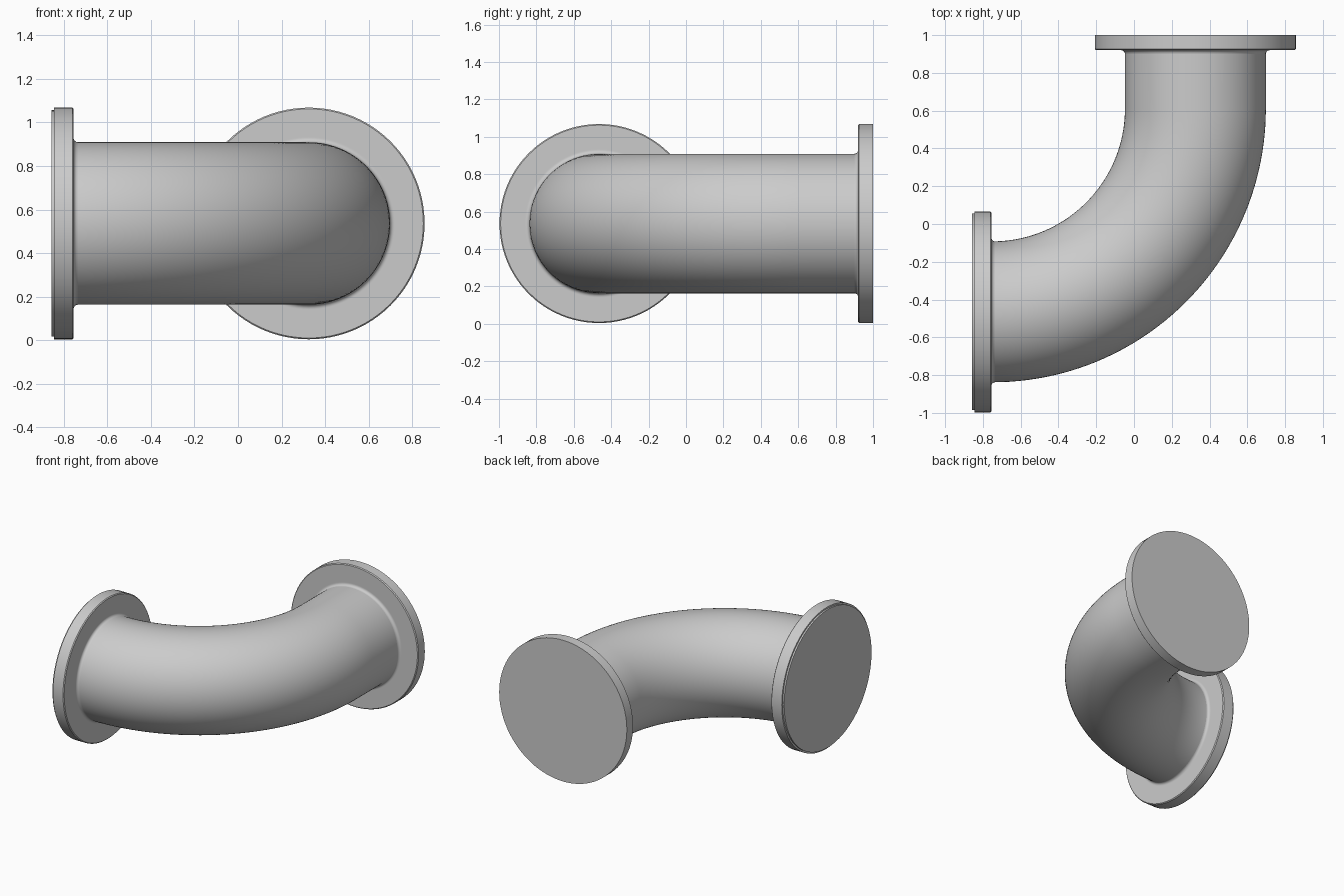
import bpy, bmesh, math
from mathutils import Vector

SIDES = 96
AXIS_Z = 0.536        # height of the pipe centre line
PIPE_R = 0.373
FLANGE_R = 0.532
BEND_R = 1.075
BEND_X, BEND_Y = -0.75, 0.61   # centre of the bend
FILLET = 0.02

cube = bpy.data.objects.get("Cube")
if cube:
    bpy.data.objects.remove(cube, do_unlink=True)

steel = bpy.data.materials.new("grey metal")
steel.use_nodes = True
GREY = (0.6, 0.6, 0.6, 1)
steel.diffuse_color = GREY
steel.node_tree.nodes["Principled BSDF"].inputs["Base Color"].default_value = GREY


def sweep(name, stations, cap_start=False, cap_end=False):
    """Skin circular rings; each station is (centre, direction, radius)."""
    bm = bmesh.new()
    rings = []
    for centre, direction, radius in stations:
        side = direction.cross(Vector((0, 0, 1)))
        ring = []
        for i in range(SIDES):
            a = math.tau * i / SIDES
            offset = side * math.cos(a) + Vector((0, 0, math.sin(a)))
            ring.append(bm.verts.new(centre + offset * radius))
        rings.append(ring)
    for r0, r1 in zip(rings, rings[1:]):
        for i in range(SIDES):
            j = (i + 1) % SIDES
            bm.faces.new((r0[i], r0[j], r1[j], r1[i]))
    if cap_start:
        bm.faces.new(rings[0])
    if cap_end:
        bm.faces.new(rings[-1])
    bmesh.ops.recalc_face_normals(bm, faces=bm.faces)
    mesh = bpy.data.meshes.new(name)
    bm.to_mesh(mesh)
    bm.free()
    mesh.materials.append(steel)
    obj = bpy.data.objects.new(name, mesh)
    bpy.context.collection.objects.link(obj)
    bpy.ops.object.select_all(action='DESELECT')
    obj.select_set(True)
    bpy.context.view_layer.objects.active = obj
    bpy.ops.object.shade_smooth_by_angle(angle=math.radians(30))
    return obj


def flange(name, face_centre, inward, thickness, lip):
    """Disc with a solid outer face, a stepped lip and a filleted neck."""
    bevel = 0.006
    profile = [(0, FLANGE_R - lip), (lip, FLANGE_R - lip), (lip, FLANGE_R)] if lip else [(0, FLANGE_R)]
    profile += [(thickness - bevel, FLANGE_R), (thickness, FLANGE_R - bevel),
                (thickness, PIPE_R + FILLET + 0.004)]
    # concave quarter round running into the pipe
    for k in range(7):
        a = math.pi / 2 * k / 6
        profile.append((thickness + FILLET * (1 - math.cos(a)),
                        PIPE_R + FILLET * (1 - math.sin(a))))
    return sweep(name, [(face_centre + inward * d, inward, r) for d, r in profile],
                 cap_start=True)


# Flanges at the two ends
flange("side_flange", Vector((-0.857, BEND_Y - BEND_R, AXIS_Z)), Vector((1, 0, 0)), 0.102, 0.012)
flange("back_flange", Vector((BEND_X + BEND_R, 1, AXIS_Z)), Vector((0, -1, 0)), 0.08, 0)

# Elbow pipe: short stub, quarter bend, straight run
east, north = Vector((1, 0, 0)), Vector((0, 1, 0))
stations = [(Vector((-0.8, BEND_Y - BEND_R, AXIS_Z)), east, PIPE_R)]
STEPS = 48
for k in range(STEPS + 1):
    a = math.pi / 2 * k / STEPS
    d = east * math.cos(a) + north * math.sin(a)
    c = Vector((BEND_X + BEND_R * math.sin(a), BEND_Y - BEND_R * math.cos(a), AXIS_Z))
    stations.append((c, d, PIPE_R))
stations.append((Vector((BEND_X + BEND_R, 0.96, AXIS_Z)), north, PIPE_R))
sweep("elbow_pipe", stations, cap_start=True, cap_end=True)
